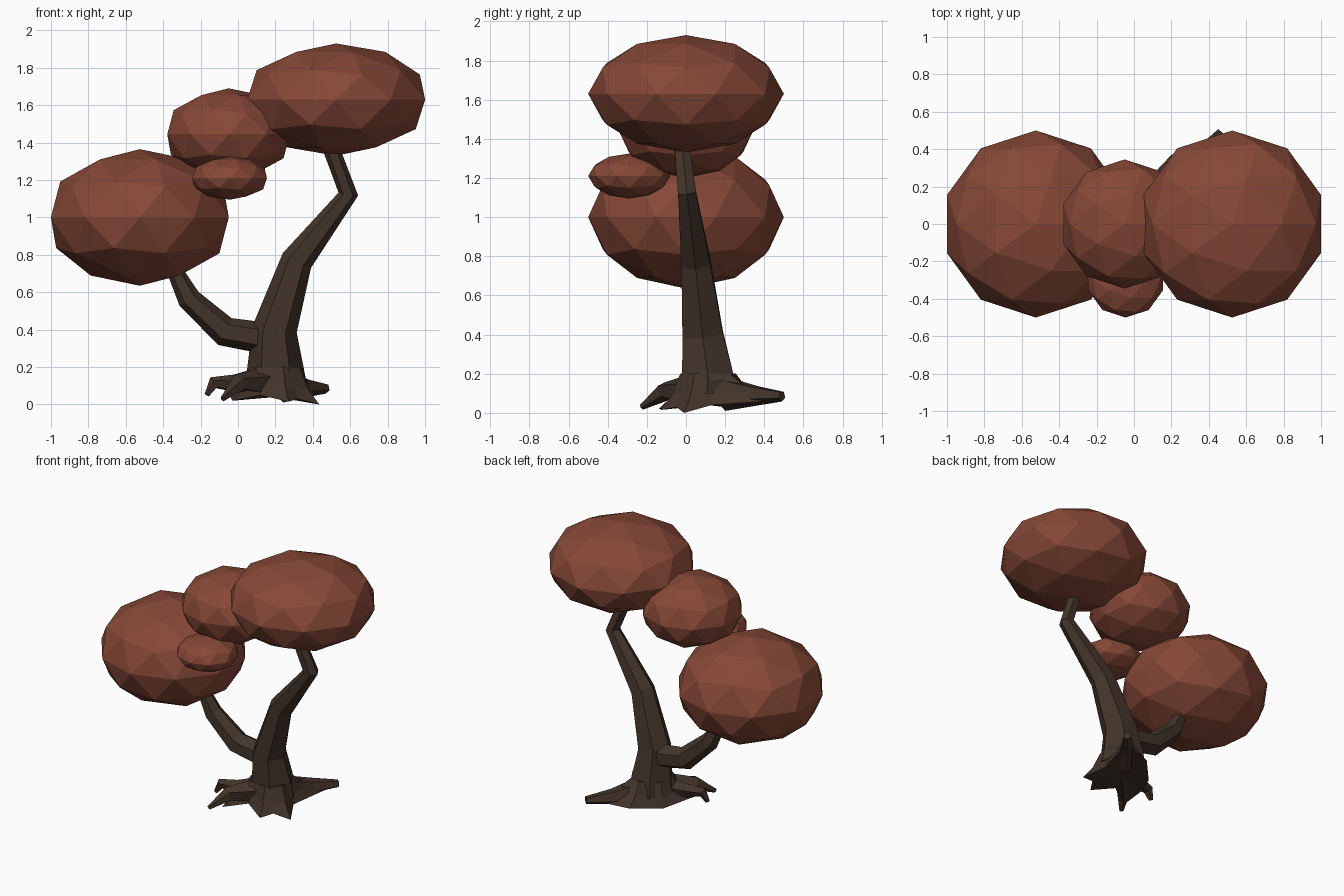
import bpy, bmesh, math
from mathutils import Vector

if "Cube" in bpy.data.objects:
    bpy.data.objects.remove(bpy.data.objects["Cube"])


def material(name, rgb):
    m = bpy.data.materials.new(name)
    m.diffuse_color = (*rgb, 1)
    m.use_nodes = True
    m.node_tree.nodes["Principled BSDF"].inputs["Base Color"].default_value = m.diffuse_color
    return m


leaf = material("rust_leaves", (0.24, 0.065, 0.038))
bark = material("dark_bark", (0.055, 0.034, 0.023))


def finish(bm, name, mat):
    bmesh.ops.recalc_face_normals(bm, faces=bm.faces)
    me = bpy.data.meshes.new(name)
    bm.to_mesh(me)
    bm.free()
    me.materials.append(mat)
    ob = bpy.data.objects.new(name, me)
    bpy.context.collection.objects.link(ob)
    return ob


def bridge(bm, a, b):
    n = len(a)
    for i in range(n):
        j = (i + 1) % n
        bm.faces.new((a[i], a[j], b[j], b[i]))


def limb(name, path, sides=6):
    """Faceted tapering tube through (x, y, z, radius) points."""
    bm = bmesh.new()
    pts = [Vector(p[:3]) for p in path]
    rings = []
    for i, p in enumerate(pts):
        t = Vector((0, 0, 0))
        if i > 0:
            t += (p - pts[i - 1]).normalized()
        if i < len(pts) - 1:
            t += (pts[i + 1] - p).normalized()
        t.normalize()
        u = Vector((0, 1, 0)).cross(t).normalized()
        v = t.cross(u)
        r = path[i][3]
        angles = [2 * math.pi * k / sides for k in range(sides)]
        rings.append([bm.verts.new(p + r * (math.cos(a) * u + math.sin(a) * v))
                      for a in angles])
    for a, b in zip(rings, rings[1:]):
        bridge(bm, a, b)
    bm.faces.new(rings[0])
    bm.faces.new(rings[-1])
    return finish(bm, name, bark)


# Leaf clumps: flattened icospheres
clumps = [
    ("leaves_high", (0.525, 0, 1.63), 0.5, 0.30),
    ("leaves_low", (-0.525, 0, 1.0), 0.5, 0.365),
    ("leaves_middle", (-0.05, 0, 1.445), 0.345, 0.245),
    ("leaves_small", (-0.045, -0.29, 1.21), 0.21, 0.115),
]
for name, c, r, h in clumps:
    bm = bmesh.new()
    bmesh.ops.create_icosphere(bm, subdivisions=2, radius=1)
    bmesh.ops.scale(bm, vec=(r, r, h), verts=bm.verts)
    finish(bm, name, leaf).location = c

# Trunk and side branch
limb("trunk", [(0.2, 0.11, 0.1, 0.17), (0.2, 0.11, 0.2, 0.15),
               (0.195, 0.085, 0.4, 0.12), (0.315, 0.05, 0.77, 0.085),
               (0.59, 0.005, 1.125, 0.053), (0.505, -0.02, 1.35, 0.045),
               (0.46, -0.03, 1.48, 0.04)])
limb("side_branch", [(0.17, 0.1, 0.35, 0.085), (-0.07, 0.1, 0.39, 0.08),
                     (-0.262, 0.09, 0.565, 0.063), (-0.33, 0.08, 0.7, 0.045),
                     (-0.38, 0.07, 0.82, 0.035)])

# Long roots
limb("back_root", [(0.25, 0.2, 0.1, 0.09), (0.35, 0.35, 0.09, 0.055),
                   (0.47, 0.49, 0.085, 0.027)], 5)
limb("left_root", [(0.12, 0.06, 0.12, 0.08), (-0.02, 0.02, 0.11, 0.05),
                   (-0.13, -0.01, 0.115, 0.035), (-0.165, -0.02, 0.05, 0.015)], 5)
limb("front_root", [(0.12, 0.02, 0.12, 0.08), (0.0, -0.11, 0.11, 0.05),
                    (-0.08, -0.225, 0.03, 0.015)], 5)

# Flared root base: star outline rising to the trunk
star = [(0.435, -0.01, 0.0), (0.36, 0.13, 0.04), (0.43, 0.42, 0.06),
        (0.2, 0.37, 0.05), (0.04, 0.2, 0.03), (-0.05, 0.02, 0.06),
        (-0.03, -0.14, 0.02), (0.12, -0.05, 0.05), (0.27, -0.13, 0.015),
        (0.32, -0.05, 0.03)]
bm = bmesh.new()
axis = Vector((0.2, 0.11, 0.2))
low, mid, top = [], [], []
for p in star:
    p = Vector(p)
    d = p - axis
    d.z = 0
    t = axis + d.normalized() * 0.145
    m = t.lerp(p, 0.45)
    m.z = 0.3 * t.z + 0.7 * p.z + 0.02
    low.append(bm.verts.new(p))
    mid.append(bm.verts.new(m))
    top.append(bm.verts.new(t))
bridge(bm, low, mid)
bridge(bm, mid, top)
bm.faces.new(top)
under = bm.verts.new((0.2, 0.11, 0.04))
for i in range(len(low)):
    bm.faces.new((low[i - 1], low[i], under))
finish(bm, "root_base", bark)
